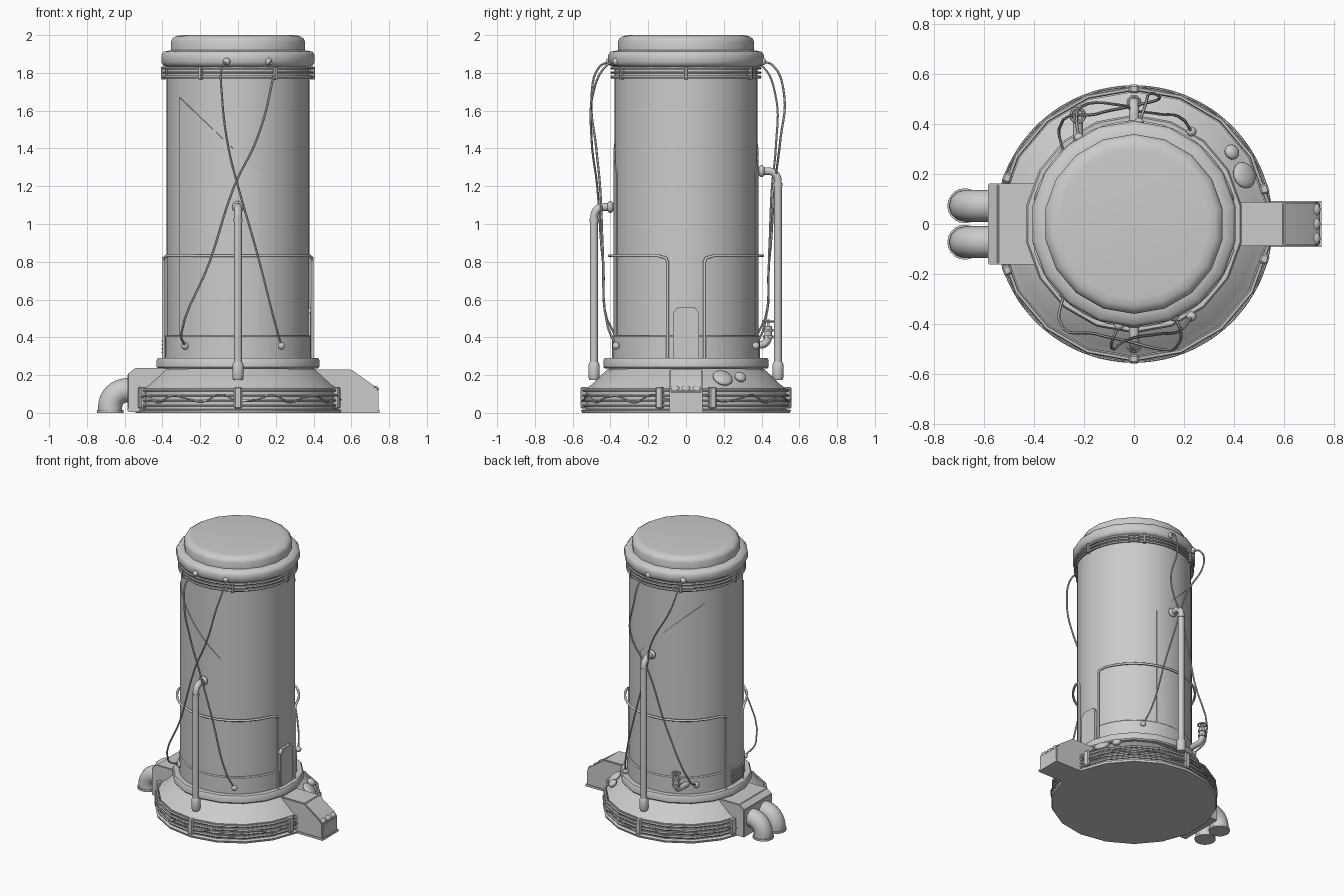
import bpy, bmesh
from math import sin, cos, pi, radians, sqrt
from mathutils import Vector

cube = bpy.data.objects.get("Cube")
if cube:
    bpy.data.objects.remove(cube)

metal = bpy.data.materials.new("light_grey_metal")
metal.use_nodes = True
GREY = (0.6, 0.6, 0.6, 1)
metal.diffuse_color = GREY
metal.node_tree.nodes["Principled BSDF"].inputs["Base Color"].default_value = GREY


def finish(bm, name, angle=35):
    bmesh.ops.recalc_face_normals(bm, faces=bm.faces)
    mesh = bpy.data.meshes.new(name)
    bm.to_mesh(mesh)
    bm.free()
    ob = bpy.data.objects.new(name, mesh)
    bpy.context.collection.objects.link(ob)
    mesh.materials.append(metal)
    bpy.ops.object.select_all(action='DESELECT')
    ob.select_set(True)
    bpy.context.view_layer.objects.active = ob
    bpy.ops.object.shade_smooth_by_angle(angle=radians(angle))
    return ob


def lathe(name, profile, sides, center=(0, 0, 0), angle=40):
    """Revolve (radius, z) points round a vertical axis, with a corner on y."""
    bm = bmesh.new()
    rings = []
    for r, z in profile:
        rings.append([bm.verts.new((center[0] + r * cos(pi / 2 + 2 * pi * i / sides),
                                    center[1] + r * sin(pi / 2 + 2 * pi * i / sides),
                                    center[2] + z)) for i in range(sides)])
    for a, b in zip(rings, rings[1:]):
        for i in range(sides):
            j = (i + 1) % sides
            bm.faces.new((a[i], a[j], b[j], b[i]))
    bm.faces.new(rings[0])
    bm.faces.new(rings[-1])
    return finish(bm, name, angle)


def tube(name, points, radius, closed=False, smooth=True, res=2):
    """Sweep a round section along points."""
    cu = bpy.data.curves.new(name, 'CURVE')
    cu.dimensions = '3D'
    cu.bevel_depth = radius
    cu.bevel_resolution = res
    cu.use_fill_caps = True
    cu.resolution_u = 5
    sp = cu.splines.new('BEZIER' if smooth else 'POLY')
    if smooth:
        sp.bezier_points.add(len(points) - 1)
        for p, co in zip(sp.bezier_points, points):
            p.co = co
            p.handle_left_type = p.handle_right_type = 'AUTO'
    else:
        sp.points.add(len(points) - 1)
        for p, co in zip(sp.points, points):
            p.co = (*co, 1)
    sp.use_cyclic_u = closed
    tmp = bpy.data.objects.new(name + "_path", cu)
    bpy.context.collection.objects.link(tmp)
    bpy.context.view_layer.update()
    mesh = bpy.data.meshes.new_from_object(tmp.evaluated_get(bpy.context.evaluated_depsgraph_get()))
    bpy.data.objects.remove(tmp)
    bm = bmesh.new()
    bm.from_mesh(mesh)
    return finish(bm, name, 50)


def rounded(points, radius, steps=5):
    """Replace the inner corners of a path with arcs."""
    pts = [Vector(p) for p in points]
    out = [pts[0]]
    for a, b, c in zip(pts, pts[1:], pts[2:]):
        p, q = b + (a - b).normalized() * radius, b + (c - b).normalized() * radius
        o = p + q - b
        for i in range(steps + 1):
            t = pi / 2 * i / steps
            out.append(o + (p - o) * cos(t) + (q - o) * sin(t))
    return out + [pts[-1]]


def prism(name, outline, y0, y1, bevel=0.0):
    """Extrude an (x, z) outline along y."""
    bm = bmesh.new()
    f = bm.faces.new([bm.verts.new((x, y0, z)) for x, z in outline])
    g = bmesh.ops.extrude_face_region(bm, geom=[f])["geom"]
    bmesh.ops.translate(bm, vec=(0, y1 - y0, 0), verts=[v for v in g if isinstance(v, bmesh.types.BMVert)])
    if bevel:
        bmesh.ops.bevel(bm, geom=bm.edges[:], offset=bevel, segments=2, affect='EDGES')
    return finish(bm, name)


def box(name, center, size, turn=0):
    bm = bmesh.new()
    bmesh.ops.create_cube(bm, size=1)
    bmesh.ops.scale(bm, vec=size, verts=bm.verts)
    bmesh.ops.bevel(bm, geom=bm.edges[:], offset=min(size) * 0.2, affect='EDGES')
    ob = finish(bm, name)
    ob.location, ob.rotation_euler = center, (0, 0, turn)
    return ob


def ball(name, center, size, tilt=(0, 0, 0)):
    bm = bmesh.new()
    bmesh.ops.create_uvsphere(bm, u_segments=14, v_segments=8, radius=1)
    bmesh.ops.scale(bm, vec=size, verts=bm.verts)
    ob = finish(bm, name, 60)
    ob.location, ob.rotation_euler = center, tilt
    return ob


def ring(r, z, sides, wave=0.0):
    return [(r * cos(pi / 2 + 2 * pi * i / sides), r * sin(pi / 2 + 2 * pi * i / sides),
             z + wave * sin(i * 2.3)) for i in range(sides)]


def wrapped_plate(name, x0, x1, z0, z_top, r, steps, side):
    """Thin curved plate on the body wall; z_top gives its upper edge."""
    bm = bmesh.new()
    low, high = [], []
    for i in range(steps + 1):
        x = x0 + (x1 - x0) * i / steps
        y = side * sqrt(r * r - x * x)
        low.append(bm.verts.new((x, y, z0)))
        high.append(bm.verts.new((x, y, z_top(x))))
    faces = [bm.faces.new((low[i], low[i + 1], high[i + 1], high[i])) for i in range(steps)]
    ext = bmesh.ops.extrude_face_region(bm, geom=faces)["geom"]
    for v in [v for v in ext if isinstance(v, bmesh.types.BMVert)]:
        v.co.x *= 0.97
        v.co.y *= 0.97
    return finish(bm, name)


# Base, body and lid
lathe("base", [(0.55, 0), (0.555, 0.015), (0.53, 0.02), (0.53, 0.13), (0.50, 0.15),
               (0.415, 0.232), (0.38, 0.24)], 18)
lathe("base_collar", [(0.43, 0.235), (0.437, 0.243), (0.437, 0.28), (0.43, 0.29)], 18)
lathe("body_skirt", [(0.392, 0.28), (0.392, 0.405), (0.386, 0.411)], 36)
lathe("body", [(0.379, 0.3), (0.379, 1.85)], 36)
lathe("lid_rim", [(0.385, 1.83), (0.402, 1.84), (0.412, 1.855), (0.412, 1.895),
                  (0.40, 1.912), (0.36, 1.92)], 18, angle=60)
lathe("lid", [(0.36, 1.91), (0.36, 1.965), (0.352, 1.983), (0.33, 1.996), (0.30, 2.0)], 18, angle=60)

# Hoops and clamps round the base and under the lid
for k in range(4):
    tube("base_hoop", ring(0.542, 0.04 + k * 0.026, 18), 0.009, True, False, 1)
tube("base_wavy_cable", ring(0.55, 0.075, 36, 0.022), 0.005, True, res=1)
for deg in (90, 270, 15, -15, 160, 200):
    a = radians(deg)
    box("base_clamp", (0.54 * cos(a), 0.54 * sin(a), 0.08), (0.035, 0.04, 0.115), a)
for k in range(3):
    tube("top_hoop", ring(0.392, 1.778 + k * 0.023, 36), 0.008, True, False, 1)
for k in range(6):
    a = k * pi / 3
    box("top_clamp", (0.394 * cos(a), 0.394 * sin(a), 1.80), (0.025, 0.018, 0.07), a)

# Parts repeated on the front and back
for s in (-1, 1):
    wrapped_plate("slanted_panel", -0.31, 0.11, 0.41, lambda x: 1.27 - (x - 0.11) * 0.95, 0.384, 12, s)

    arc = [(0.405 * cos(t), s * 0.405 * sin(t)) for t in
           [radians(14 + 152 * i / 20) for i in range(21)]]
    (ax, ay), (bx, by) = arc[0], arc[-1]
    rail = [(ax, ay, 0.28), (ax, ay, 0.80), (ax, ay + s * 0.008, 0.82)]
    rail += [(x, y, 0.832) for x, y in arc[1:-1]]
    rail += [(bx, by + s * 0.008, 0.82), (bx, by, 0.80), (bx, by, 0.28)]
    tube("guard_rail", rail, 0.008, False, False)

    top = 1.28 if s > 0 else 1.09
    tube("riser_pipe", rounded([(0, s * 0.487, 0.19), (0, s * 0.487, top), (0, s * 0.36, top)], 0.05),
         0.021, False, False, 3)
    lathe("riser_foot", [(0.024, 0.175), (0.03, 0.19), (0.03, 0.255), (0.022, 0.27)], 12, (0, s * 0.487, 0))
    lathe("riser_collar", [(0.025, 0), (0.025, 0.018)], 12, (0, s * 0.487, top - 0.08))
    ball("riser_wall_flange", (0, s * 0.40, top), (0.032, 0.02, 0.032))

    # Crossing cables: x, y distance, z
    d = -0.10 if s > 0 else 0
    cables = ([(-0.06 + d / 2 * -1, 0.405, 1.86), (-0.085 - d / 2, 0.46, 1.83), (-0.085 - d / 2, 0.50, 1.68),
               (-0.05, 0.475, 1.40), (0, 0.455, 1.20), (0.10, 0.44, 0.85), (0.20, 0.415, 0.46), (0.23, 0.37, 0.355)],
              [(0.16, 0.37, 1.86), (0.185, 0.42, 1.84), (0.17, 0.49, 1.70), (0.10, 0.50, 1.45),
               (-0.02, 0.47, 1.20), (-0.15, 0.44, 0.80), (-0.30, 0.38, 0.42), (-0.28, 0.28, 0.355)])
    for n, path in enumerate(cables):
        if s > 0 and n == 0:
            path[:3] = [(-0.22, 0.345, 1.86), (-0.23, 0.41, 1.83), (-0.21, 0.47, 1.70)]
        if s > 0 and n == 1:
            path[:3] = [(0.02, 0.405, 1.86), (0.04, 0.46, 1.84), (0.06, 0.52, 1.68)]
        tube("cable", [(x, s * y, z) for x, y, z in path], 0.006, res=1)
        for x, y, z in (path[0], path[-1]):
            ball("cable_socket", (x, s * y, z), (0.02, 0.02, 0.02))

# Left side foot with three domed ridges
prism("left_foot", [(0.36, 0.005), (0.745, 0.005), (0.745, 0.115), (0.725, 0.14),
                    (0.60, 0.23), (0.36, 0.23)], -0.088, 0.088, 0.006)
prism("left_foot_sole", [(0.40, 0), (0.75, 0), (0.75, 0.015), (0.40, 0.015)], -0.093, 0.093)
for y in (-0.058, 0, 0.058):
    ball("foot_ridge", (0.722, y, 0.125), (0.024, 0.028, 0.018))

# Right side housing with two outlet pipes
prism("right_housing", [(-0.36, 0.005), (-0.585, 0.005), (-0.585, 0.205), (-0.545, 0.237), (-0.36, 0.237)],
      -0.163, 0.163, 0.004)
for y in (-0.073, 0.073):
    tube("outlet_pipe", rounded([(-0.55, y, 0.12), (-0.677, y, 0.12), (-0.677, y, 0.005)], 0.09, 8),
         0.064, False, False, 4)
    lathe("outlet_flange", [(0.07, 0), (0.07, 0.014)], 20, (-0.677, y, 0))

# Hatch on the left wall and grille on the right wall
hatch = [(-0.07, 0.29), (0.07, 0.29), (0.07, 0.53), (0.045, 0.56), (-0.045, 0.56), (-0.07, 0.53)]
prism("hatch", hatch, -0.398, -0.36, 0.003).rotation_euler = (0, 0, pi / 2)
box("grille_frame", (-0.39, -0.03, 0.35), (0.015, 0.13, 0.09))
for k in range(4):
    box("grille_slat", (-0.398, -0.03, 0.32 + k * 0.02), (0.012, 0.11, 0.008))

# Valve on the back wall
vx, vy = -0.225, 0.435
tube("valve_pipe", rounded([(vx, 0.30, 0.36), (vx, vy, 0.36), (vx, vy, 0.46)], 0.04), 0.02, False, False)
for z in (0.395, 0.43):
    lathe("valve_nut", [(0.028, 0), (0.028, 0.015)], 8, (vx, vy, z))
tube("valve_stem", [(vx, vy, 0.44), (vx, vy, 0.495)], 0.007, smooth=False)
tube("valve_wheel", [(vx + x, vy + y, 0.485) for x, y, _ in ring(0.028, 0, 14)], 0.006, True, False, 1)
for turn in (0, pi / 2):
    box("valve_spoke", (vx, vy, 0.485), (0.05, 0.007, 0.006), turn)

# Round caps on the base shoulder
for x, y, r, z, turn in ((0.442, 0.195, 0.055, 0.185, 0.42), (0.392, 0.288, 0.032, 0.19, 0.63)):
    ball("shoulder_cap", (x, y, z), (r, r, 0.022), (0, radians(42), turn))
